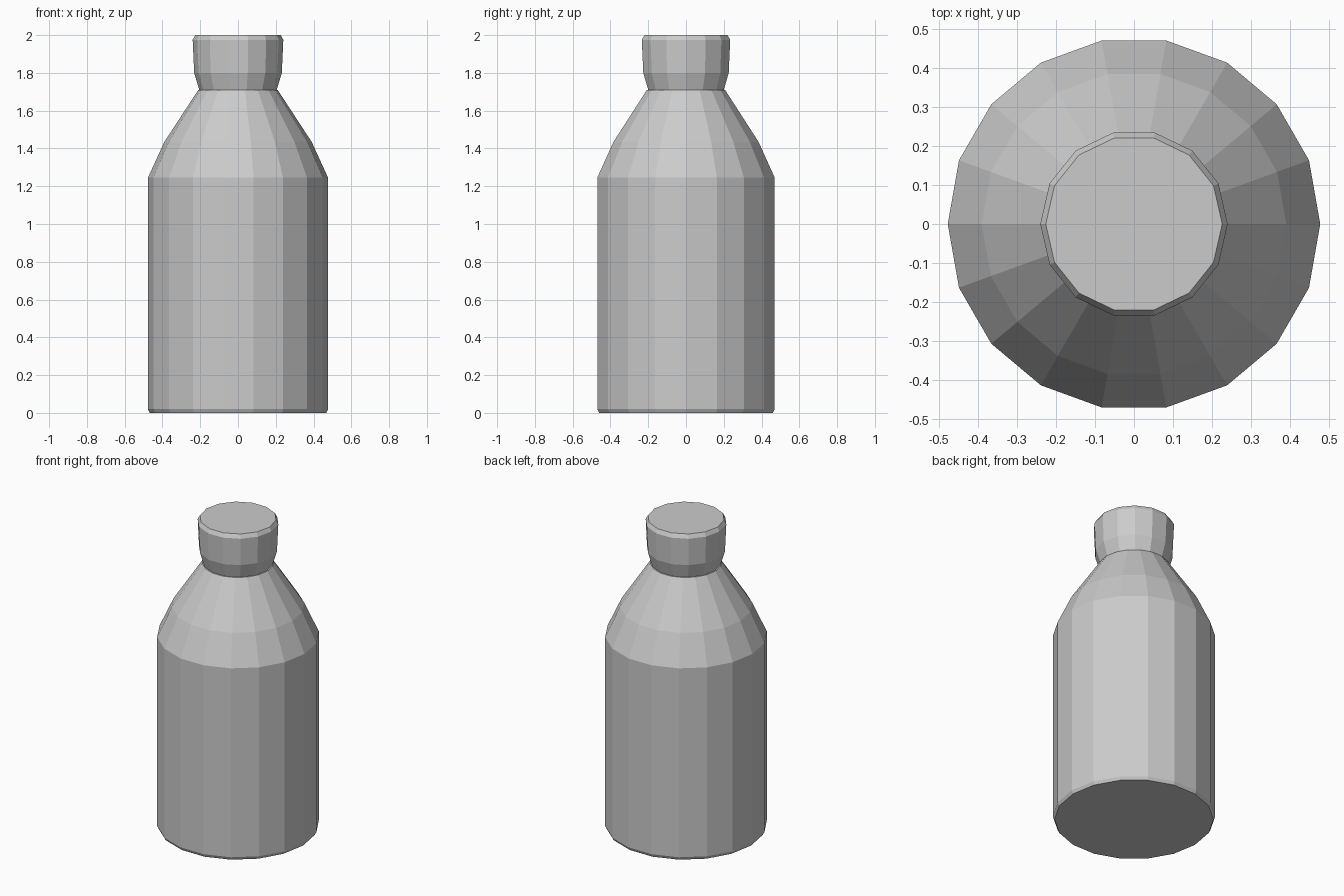
import bpy
import bmesh
from math import cos, sin, tau

cube = bpy.data.objects.get("Cube")
if cube:
    bpy.data.objects.remove(cube, do_unlink=True)

GREY = (0.6, 0.6, 0.6, 1)
grey = bpy.data.materials.new("plain grey")
grey.use_nodes = True
grey.diffuse_color = GREY
grey.node_tree.nodes["Principled BSDF"].inputs["Base Color"].default_value = GREY


def turned_part(name, profile, sides):
    """Closed faceted solid turned about z from (radius, height) pairs."""
    bm = bmesh.new()
    rings = []
    for r, z in profile:
        rings.append([bm.verts.new((r * cos(tau * i / sides), r * sin(tau * i / sides), z))
                      for i in range(sides)])
    for low, high in zip(rings, rings[1:]):
        for i in range(sides):
            j = (i + 1) % sides
            bm.faces.new((low[i], low[j], high[j], high[i]))
    bm.faces.new(rings[0][::-1])
    bm.faces.new(rings[-1])
    mesh = bpy.data.meshes.new(name)
    bm.to_mesh(mesh)
    bm.free()
    mesh.materials.append(grey)
    obj = bpy.data.objects.new(name, mesh)
    bpy.context.collection.objects.link(obj)
    return obj


# Bottle body: straight wall, rounded shoulder, narrow neck
turned_part("bottle_body", [(0.467, 0), (0.477, 0.02), (0.477, 1.245),
                            (0.39, 1.435), (0.21, 1.71)], 18)

# Cap: flares out from the neck, slight chamfer at the top
turned_part("bottle_cap", [(0.205, 1.71), (0.232, 1.80),
                           (0.24, 1.975), (0.226, 2.0)], 14)
